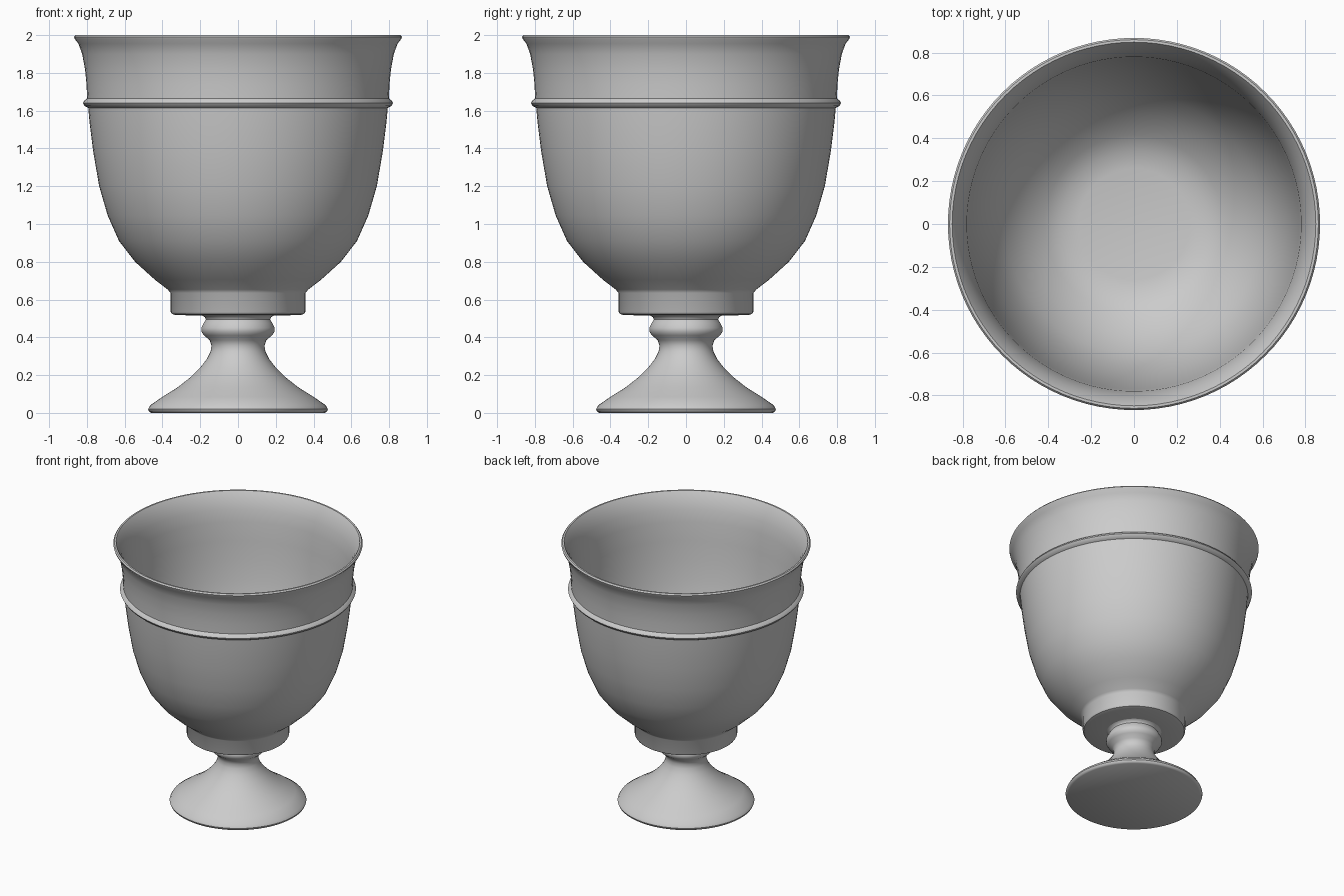
import bpy, bmesh, math

SEGMENTS = 96


def lathe(name, profile):
    """Spin an (r, z) profile around z; points at r = 0 close onto the axis."""
    bm = bmesh.new()
    verts = [bm.verts.new((r, 0, z)) for r, z in profile]
    edges = [bm.edges.new(p) for p in zip(verts, verts[1:])]
    bmesh.ops.spin(bm, geom=verts + edges, cent=(0, 0, 0), axis=(0, 0, 1),
                   angle=2 * math.pi, steps=SEGMENTS)
    bmesh.ops.remove_doubles(bm, verts=bm.verts, dist=1e-4)
    bmesh.ops.recalc_face_normals(bm, faces=bm.faces)
    mesh = bpy.data.meshes.new(name)
    bm.to_mesh(mesh)
    bm.free()
    obj = bpy.data.objects.new(name, mesh)
    bpy.context.collection.objects.link(obj)
    bpy.ops.object.select_all(action='DESELECT')
    obj.select_set(True)
    bpy.context.view_layer.objects.active = obj
    bpy.ops.object.shade_smooth_by_angle(angle=math.radians(40))
    return obj


# Flared foot with knotted stem, closed underneath, open into the collar
foot = [(0, 0), (0.46, 0), (0.472, 0.008), (0.476, 0.02), (0.465, 0.04),
        (0.40, 0.085), (0.32, 0.135), (0.25, 0.19), (0.20, 0.24),
        (0.165, 0.285), (0.145, 0.325), (0.14, 0.355), (0.15, 0.385),
        (0.18, 0.41), (0.193, 0.43), (0.194, 0.45), (0.182, 0.475),
        (0.17, 0.495), (0.175, 0.507), (0.19, 0.515)]

# Collar below the bowl
collar = [(0.19, 0.515), (0.33, 0.518), (0.35, 0.524), (0.357, 0.535),
          (0.357, 0.635)]

# Outside of the bowl, with the raised ring and flared lip
outside = [(0.372, 0.653), (0.44, 0.705), (0.545, 0.80), (0.63, 0.91),
           (0.69, 1.045), (0.735, 1.20), (0.766, 1.38), (0.785, 1.53),
           (0.793, 1.615)]
ring = [(0.812, 1.625), (0.821, 1.64), (0.812, 1.655), (0.799, 1.665)]
lip = [(0.802, 1.74), (0.81, 1.82), (0.825, 1.90), (0.845, 1.955),
       (0.865, 1.98), (0.868, 1.99), (0.86, 2.0), (0.848, 2.0)]

# Hollow inside, down to the flat floor
inside = [(0.838, 1.985), (0.815, 1.94), (0.795, 1.88), (0.78, 1.79),
          (0.77, 1.65), (0.757, 1.50), (0.738, 1.36), (0.708, 1.20),
          (0.66, 1.05), (0.60, 0.925), (0.515, 0.82), (0.415, 0.73),
          (0.34, 0.69), (0.26, 0.675), (0, 0.675)]

lathe("foot_and_stem", foot)
lathe("bowl", collar + outside + ring + lip + inside)
